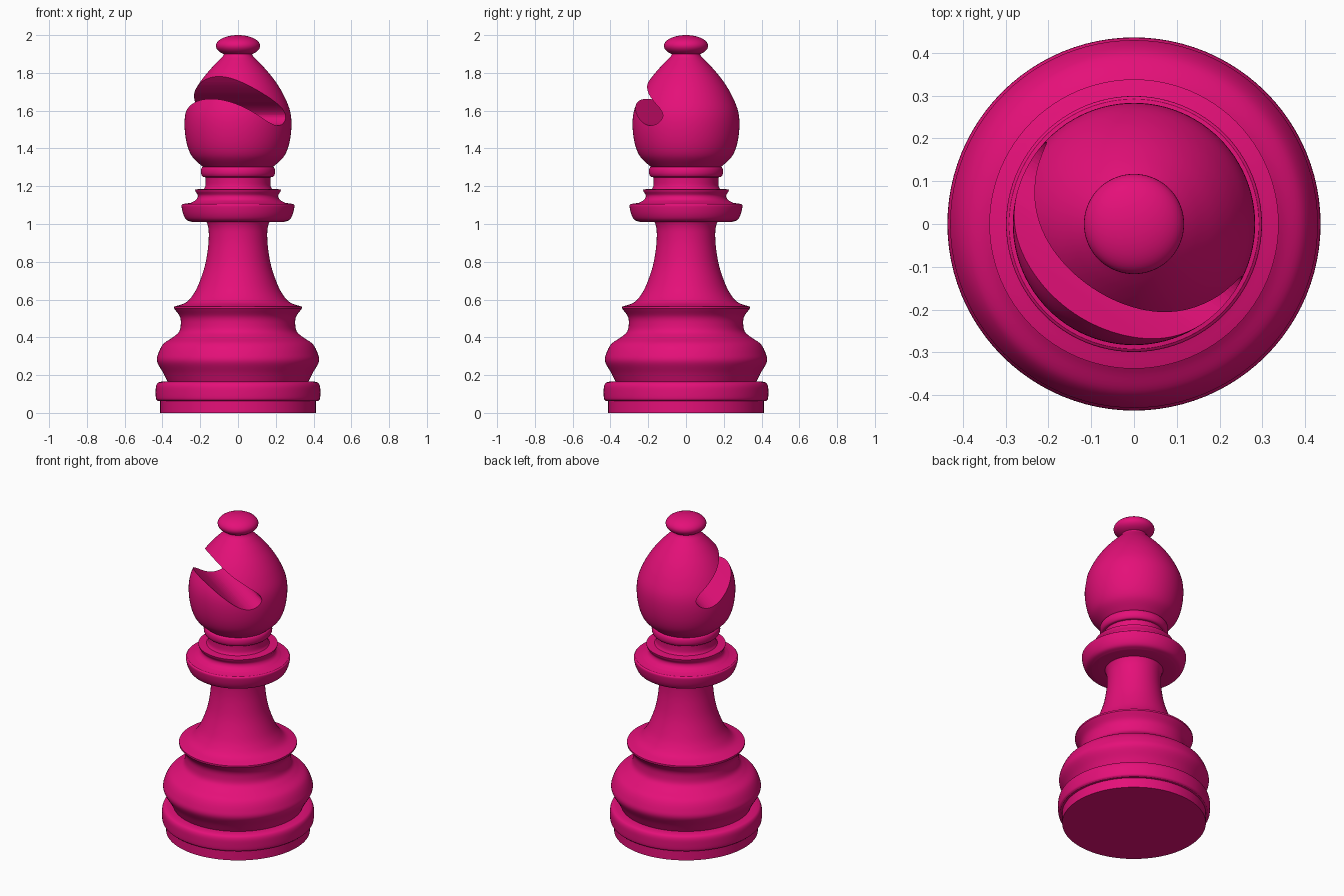
import bpy, bmesh, math
from mathutils import Vector

if "Cube" in bpy.data.objects:
    bpy.data.objects.remove(bpy.data.objects["Cube"])

mat = bpy.data.materials.new("magenta")
mat.diffuse_color = (0.78, 0.005, 0.19, 1)
mat.use_nodes = True
mat.node_tree.nodes["Principled BSDF"].inputs["Base Color"].default_value = mat.diffuse_color


def smooth(pts, n=6):
    """Catmull-Rom curve through the points."""
    p = [Vector(q) for q in pts]
    p = [2 * p[0] - p[1]] + p + [2 * p[-1] - p[-2]]
    out = []
    for a, b, c, d in zip(p, p[1:], p[2:], p[3:]):
        for i in range(n):
            t = i / n
            out.append(0.5 * (2 * b + (c - a) * t + (2 * a - 5 * b + 4 * c - d) * t * t
                              + (3 * b - a - 3 * c + d) * t ** 3))
    return [tuple(v) for v in out] + [tuple(pts[-1])]


def finish(name, bm):
    bmesh.ops.recalc_face_normals(bm, faces=bm.faces)
    me = bpy.data.meshes.new(name)
    bm.to_mesh(me)
    bm.free()
    me.materials.append(mat)
    ob = bpy.data.objects.new(name, me)
    bpy.context.collection.objects.link(ob)
    return ob


def shade(ob):
    bpy.ops.object.select_all(action='DESELECT')
    ob.select_set(True)
    bpy.context.view_layer.objects.active = ob
    bpy.ops.object.shade_smooth_by_angle(angle=math.radians(35))


def lathe(name, prof, seg=96):
    """Closed turned part; profile runs bottom to top as (radius, z)."""
    bm = bmesh.new()
    prof = [(0, prof[0][1])] + list(prof) + [(0, prof[-1][1])]
    vs = [bm.verts.new((max(r, 0), 0, z)) for r, z in prof]
    es = [bm.edges.new(e) for e in zip(vs, vs[1:])]
    bmesh.ops.spin(bm, geom=vs + es, cent=(0, 0, 0), axis=(0, 0, 1),
                   angle=2 * math.pi, steps=seg, use_duplicate=False)
    bmesh.ops.remove_doubles(bm, verts=bm.verts, dist=1e-4)
    bmesh.ops.dissolve_degenerate(bm, edges=bm.edges, dist=1e-5)
    ob = finish(name, bm)
    shade(ob)
    return ob


# foot disc and rounded foot ring
lathe("foot_disc", [(0.412, 0), (0.412, 0.08)])
lathe("foot_ring", [(0.412, 0.062)] + smooth([(0.425, 0.064), (0.434, 0.075), (0.436, 0.11),
      (0.434, 0.14), (0.425, 0.158), (0.408, 0.165)]) + [(0.37, 0.165)])
# bulging lower body with flared lip
lathe("lower_body", smooth([(0.372, 0.163), (0.395, 0.21), (0.428, 0.27), (0.422, 0.315),
      (0.395, 0.365), (0.345, 0.40), (0.312, 0.43), (0.303, 0.47), (0.308, 0.51),
      (0.338, 0.552)]) + [(0.338, 0.562)])
# tapering stem
lathe("stem", smooth([(0.338, 0.562), (0.275, 0.585), (0.235, 0.63), (0.205, 0.69),
      (0.175, 0.78), (0.158, 0.88), (0.155, 0.96), (0.162, 1.0), (0.17, 1.015)]))
# wide collar with stepped lip
lathe("collar", [(0.16, 1.01)] + smooth([(0.24, 1.01), (0.272, 1.022), (0.29, 1.052),
      (0.299, 1.095), (0.292, 1.106)]) + smooth([(0.25, 1.112), (0.222, 1.128), (0.213, 1.15),
      (0.225, 1.172)]) + [(0.228, 1.183), (0.175, 1.187)])
# neck and neck ring
lathe("neck", smooth([(0.185, 1.18), (0.173, 1.2), (0.171, 1.23), (0.173, 1.26)]))
lathe("neck_ring", smooth([(0.17, 1.247), (0.186, 1.25), (0.195, 1.265), (0.196, 1.285),
      (0.19, 1.3), (0.175, 1.305)]))
# head
head = lathe("head", smooth([(0.175, 1.297), (0.195, 1.31), (0.245, 1.36), (0.272, 1.43),
             (0.283, 1.52), (0.275, 1.6), (0.243, 1.68), (0.2, 1.752), (0.15, 1.815),
             (0.105, 1.862), (0.08, 1.888), (0.072, 1.91)]))
# finial
lathe("finial", [(0.117 * math.sin(a), 1.943 - 0.057 * math.cos(a))
                 for a in [math.pi * i / 24 for i in range(1, 24)]] + [(0.001, 2.0)])

# slanted rounded groove cut from the head
az = math.radians(235.5)
n = Vector((math.cos(az), math.sin(az), 0))
t = Vector((-n.y, n.x, 0))
section = smooth([(0.42, 1.83), (0.33, 1.735), (0.245, 1.657), (0.17, 1.59), (0.1, 1.54),
                  (0.037, 1.521), (-0.015, 1.535), (-0.042, 1.57), (-0.02, 1.61),
                  (0.04, 1.655), (0.11, 1.708), (0.17, 1.77), (0.28, 1.92)], 5)
bm = bmesh.new()
f = bm.faces.new([bm.verts.new(n * d - t * 0.6 + Vector((0, 0, z))) for d, z in section])
g = bmesh.ops.extrude_face_region(bm, geom=[f])["geom"]
bmesh.ops.translate(bm, vec=t * 1.2, verts=[v for v in g if isinstance(v, bmesh.types.BMVert)])
cutter = finish("groove_cutter", bm)
cutter.hide_render = True
mod = head.modifiers.new("groove", 'BOOLEAN')
mod.operation = 'DIFFERENCE'
mod.solver = 'EXACT'
mod.object = cutter
bpy.ops.object.select_all(action='DESELECT')
head.select_set(True)
bpy.context.view_layer.objects.active = head
bpy.ops.object.modifier_apply(modifier=mod.name)
bpy.data.objects.remove(cutter)
shade(head)
